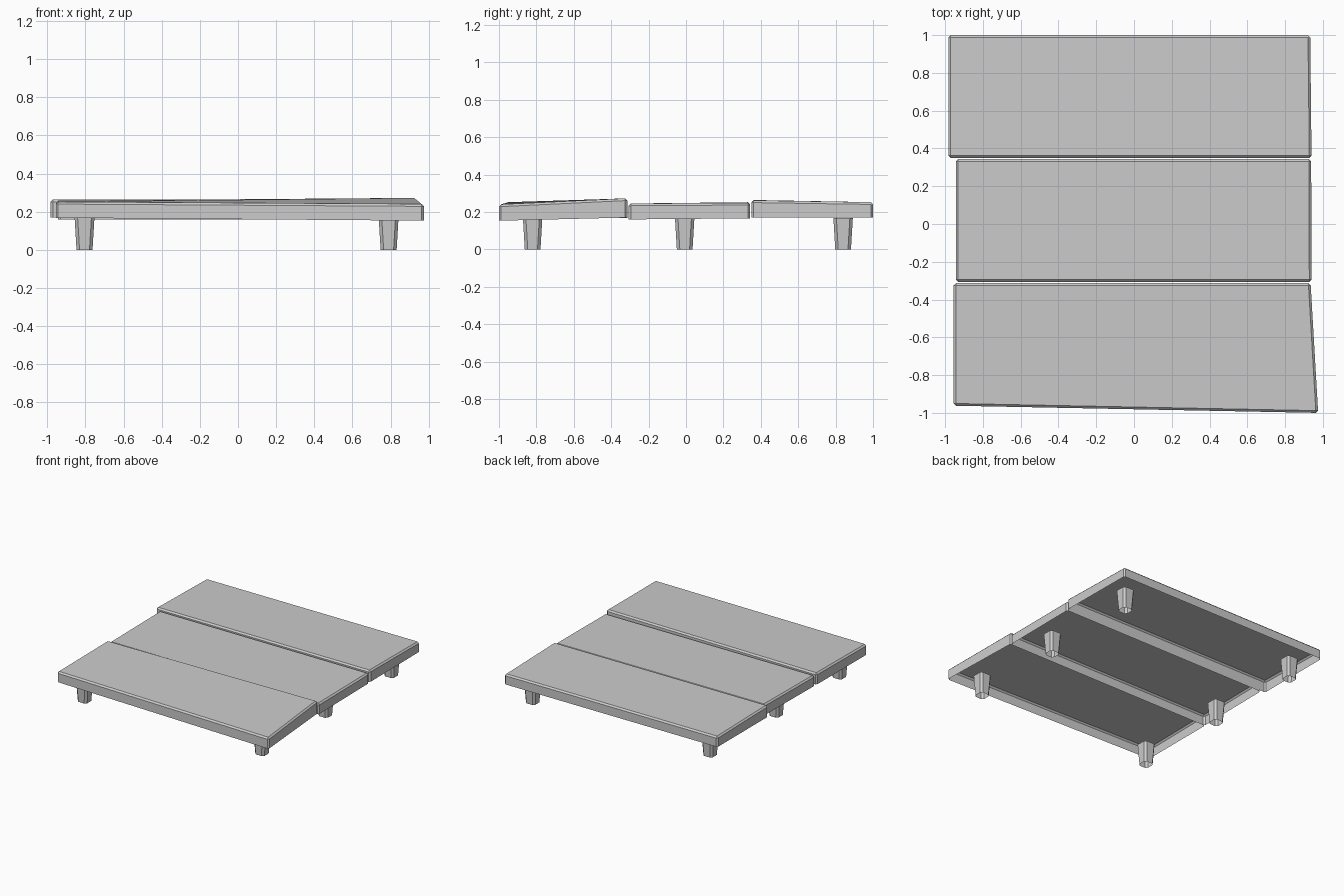
import bpy
import bmesh

if "Cube" in bpy.data.objects:
    bpy.data.objects.remove(bpy.data.objects["Cube"], do_unlink=True)

# One plain grey for everything
grey = bpy.data.materials.new("plain_grey")
grey.use_nodes = True
COLOUR = (0.6, 0.6, 0.6, 1)
grey.diffuse_color = COLOUR
grey.node_tree.nodes["Principled BSDF"].inputs["Base Color"].default_value = COLOUR


def open_box(name, bottom, top, chamfer, open_top=False):
    """Chamfered four-cornered shell without a bottom; corners run counter-clockwise."""
    bm = bmesh.new()
    low = [bm.verts.new(c) for c in bottom]
    high = [bm.verts.new(c) for c in top]
    base = bm.faces.new(low[::-1])
    lid = bm.faces.new(high)
    for i in range(4):
        j = (i + 1) % 4
        bm.faces.new((low[i], low[j], high[j], high[i]))
    skip = set(base.edges) | (set(lid.edges) if open_top else set())
    bmesh.ops.bevel(bm, geom=[e for e in bm.edges if e not in skip],
                    offset=chamfer, segments=1, affect='EDGES')
    bm.normal_update()
    # Remove the underside, and the lid where it is hidden
    caps = [f for f in bm.faces if f.normal.z < -0.9 or (open_top and f.normal.z > 0.9)]
    bmesh.ops.delete(bm, geom=caps, context='FACES')
    mesh = bpy.data.meshes.new(name)
    bm.to_mesh(mesh)
    bm.free()
    mesh.materials.append(grey)
    obj = bpy.data.objects.new(name, mesh)
    bpy.context.collection.objects.link(obj)
    return obj


# Planks: corners as (x, y, bottom z, top z), front left of the picture plane first
planks = {
    "front_plank": [(-0.955, -0.962, 0.168, 0.252), (0.975, -1.0, 0.153, 0.24),
                    (0.935, -0.313, 0.170, 0.273), (-0.955, -0.313, 0.168, 0.258)],
    "middle_plank": [(-0.943, -0.307, 0.160, 0.245), (0.94, -0.307, 0.160, 0.245),
                     (0.938, 0.343, 0.166, 0.249), (-0.943, 0.343, 0.166, 0.252)],
    "back_plank": [(-0.983, 0.35, 0.170, 0.264), (0.94, 0.35, 0.170, 0.262),
                   (0.933, 1.0, 0.170, 0.252), (-0.983, 1.0, 0.170, 0.252)],
}
for name, corners in planks.items():
    open_box(name, [(x, y, b) for x, y, b, t in corners],
             [(x, y, t) for x, y, b, t in corners], 0.012)


# Legs: tapered posts with chamfered corners, a pair under each plank
def square(x, y, z, half):
    return [(x + sx * half, y + sy * half, z)
            for sx, sy in ((-1, -1), (1, -1), (1, 1), (-1, 1))]


for row, y in (("front", -0.82), ("middle", -0.007), ("back", 0.84)):
    for side, x in (("right", -0.805), ("left", 0.79)):
        open_box(f"{row}_{side}_leg", square(x, y, 0, 0.042),
                 square(x, y, 0.168, 0.052), 0.016, open_top=True)
